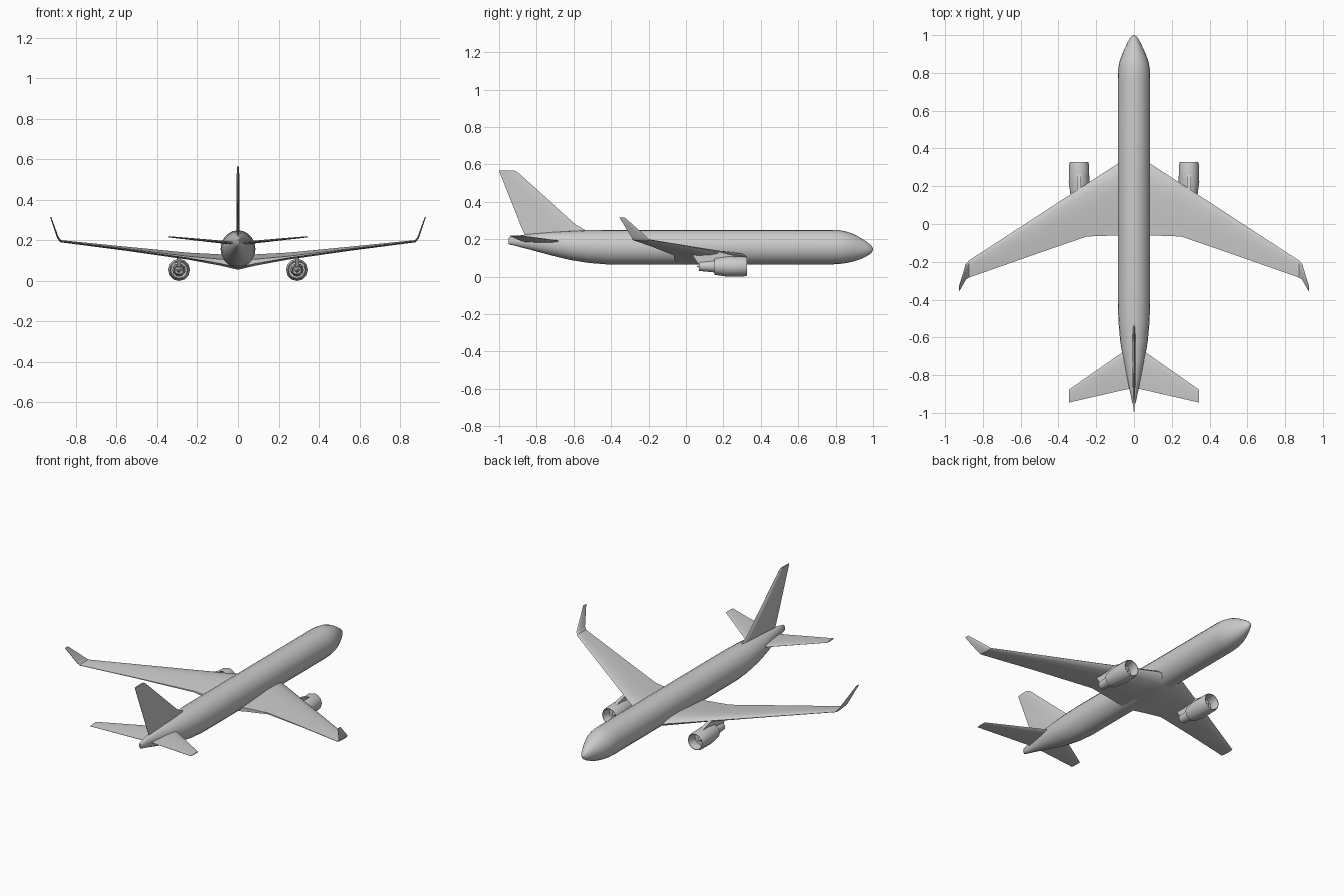
import bpy, bmesh, math
from mathutils import Vector


def finish(name, bm, angle=35, mirror=False):
    bmesh.ops.remove_doubles(bm, verts=bm.verts, dist=1e-5)
    bmesh.ops.recalc_face_normals(bm, faces=bm.faces)
    me = bpy.data.meshes.new(name)
    bm.to_mesh(me)
    bm.free()
    for p in me.polygons:
        p.use_smooth = True
    me.set_sharp_from_angle(angle=math.radians(angle))
    ob = bpy.data.objects.new(name, me)
    bpy.context.collection.objects.link(ob)
    if mirror:
        ob.modifiers.new("mirror", 'MIRROR')
    return ob


def loft(name, rings, angle=35, mirror=False, cap_start=True, cap_end=True):
    bm = bmesh.new()
    rows = [[bm.verts.new(p) for p in r] for r in rings]
    n = len(rows[0])
    for a, b in zip(rows, rows[1:]):
        for i in range(n):
            j = (i + 1) % n
            bm.faces.new((a[i], a[j], b[j], b[i]))
    if cap_start:
        bm.faces.new(rows[0])
    if cap_end:
        bm.faces.new(rows[-1])
    return finish(name, bm, angle, mirror)


def ellipse(y, z0, z1, w, n=20):
    zc, h = (z0 + z1) / 2, (z1 - z0) / 2
    return [(w * math.sin(2 * math.pi * i / n), y, zc + h * math.cos(2 * math.pi * i / n))
            for i in range(n)]


def airfoil(lead, trail, thick, up, blunt=0.12):
    lead, trail, up = Vector(lead), Vector(trail), Vector(up).normalized()
    shape = [(0, 0), (0.04, 0.5), (0.18, 0.9), (0.4, 1), (0.75, 0.6), (1, blunt)]
    top = [lead.lerp(trail, t) + up * thick / 2 * h for t, h in shape]
    low = [lead.lerp(trail, t) - up * thick / 2 * h for t, h in shape[:0:-1]]
    return top + low


# Fuselage: y, bottom z, top z, half width
body = [(1.0, 0.142, 0.150, 0.004), (0.99, 0.124, 0.168, 0.017), (0.965, 0.108, 0.187, 0.032),
        (0.93, 0.092, 0.209, 0.049), (0.90, 0.082, 0.226, 0.062), (0.86, 0.073, 0.240, 0.077),
        (0.82, 0.067, 0.248, 0.084), (0.77, 0.065, 0.25, 0.086), (-0.42, 0.065, 0.25, 0.086),
        (-0.52, 0.073, 0.248, 0.082), (-0.62, 0.089, 0.244, 0.073), (-0.72, 0.113, 0.238, 0.057),
        (-0.82, 0.140, 0.229, 0.036), (-0.90, 0.161, 0.219, 0.019), (-0.945, 0.172, 0.210, 0.010),
        (-0.95, 0.178, 0.204, 0.006)]
loft("fuselage", [ellipse(*s) for s in body])

# Wings with upturned tips
wing = [airfoil((0, 0.34, 0.095), (0, -0.06, 0.085), 0.072, (0, 0, 1), 0.5),
        airfoil((0.085, 0.32, 0.108), (0.085, -0.06, 0.096), 0.056, (0, 0, 1), 0.4),
        airfoil((0.25, 0.213, 0.126), (0.25, -0.066, 0.118), 0.034, (0, 0, 1), 0.25),
        airfoil((0.56, 0.011, 0.161), (0.56, -0.173, 0.158), 0.020, (0, 0, 1), 0.2),
        airfoil((0.875, -0.194, 0.196), (0.875, -0.284, 0.196), 0.011, (-0.25, 0, 1), 0.2),
        airfoil((0.889, -0.21, 0.212), (0.889, -0.292, 0.212), 0.009, (-1, 0, 0.5), 0.2),
        airfoil((0.925, -0.327, 0.316), (0.925, -0.356, 0.316), 0.005, (-1, 0, 0.35), 0.2)]
loft("wings", wing, mirror=True, cap_start=False)

# Tailplane
tailplane = [airfoil((0, -0.635, 0.186), (0, -0.868, 0.186), 0.018, (0, 0, 1)),
             airfoil((0.06, -0.678, 0.190), (0.06, -0.88, 0.190), 0.015, (0, 0, 1)),
             airfoil((0.343, -0.876, 0.218), (0.343, -0.945, 0.218), 0.006, (0, 0, 1))]
loft("tailplane", tailplane, mirror=True, cap_start=False)

# Fin
fin = [airfoil((0, -0.50, 0.235), (0, -0.853, 0.20), 0.016, (1, 0, 0)),
       airfoil((0, -0.545, 0.252), (0, -0.872, 0.245), 0.016, (1, 0, 0)),
       airfoil((0, -0.592, 0.280), (0, -0.885, 0.275), 0.016, (1, 0, 0)),
       airfoil((0, -0.895, 0.553), (0, -0.996, 0.555), 0.012, (1, 0, 0)),
       airfoil((0, -0.917, 0.566), (0, -1.0, 0.566), 0.010, (1, 0, 0))]
loft("fin", fin)

EX, EZ = 0.291, 0.0545


# Engines: nacelle, core and spinner are turned profiles of (y, radius)
def lathe(name, prof, n=12):
    rings = [[(EX + r * math.sin(2 * math.pi * i / n), y, EZ + r * math.cos(2 * math.pi * i / n))
              for i in range(n)] for y, r in prof]
    return loft(name, rings, 40, True)


lathe("nacelle", [(0.27, 0.005), (0.27, 0.041), (0.31, 0.041), (0.326, 0.046), (0.327, 0.049),
                  (0.31, 0.0535), (0.22, 0.0545), (0.152, 0.045), (0.152, 0.041), (0.18, 0.040),
                  (0.18, 0.005)])
lathe("engine_core", [(0.20, 0.033), (0.15, 0.032), (0.07, 0.024), (0.07, 0.020), (0.10, 0.019),
                      (0.10, 0.004)])
lathe("spinner", [(0.26, 0.015), (0.285, 0.010), (0.30, 0.002)])
lathe("exhaust_cone", [(0.11, 0.014), (0.08, 0.010), (0.06, 0.002)])

# Engine pylons: side outline extruded across x
outline = [(0.27, 0.103), (0.25, 0.114), (0.17, 0.134), (0.03, 0.122), (0.065, 0.068), (0.2, 0.08)]
loft("engine_pylon", [[(EX + s * 0.010, y, z) for y, z in outline] for s in (-1, 1)], 30, True)
